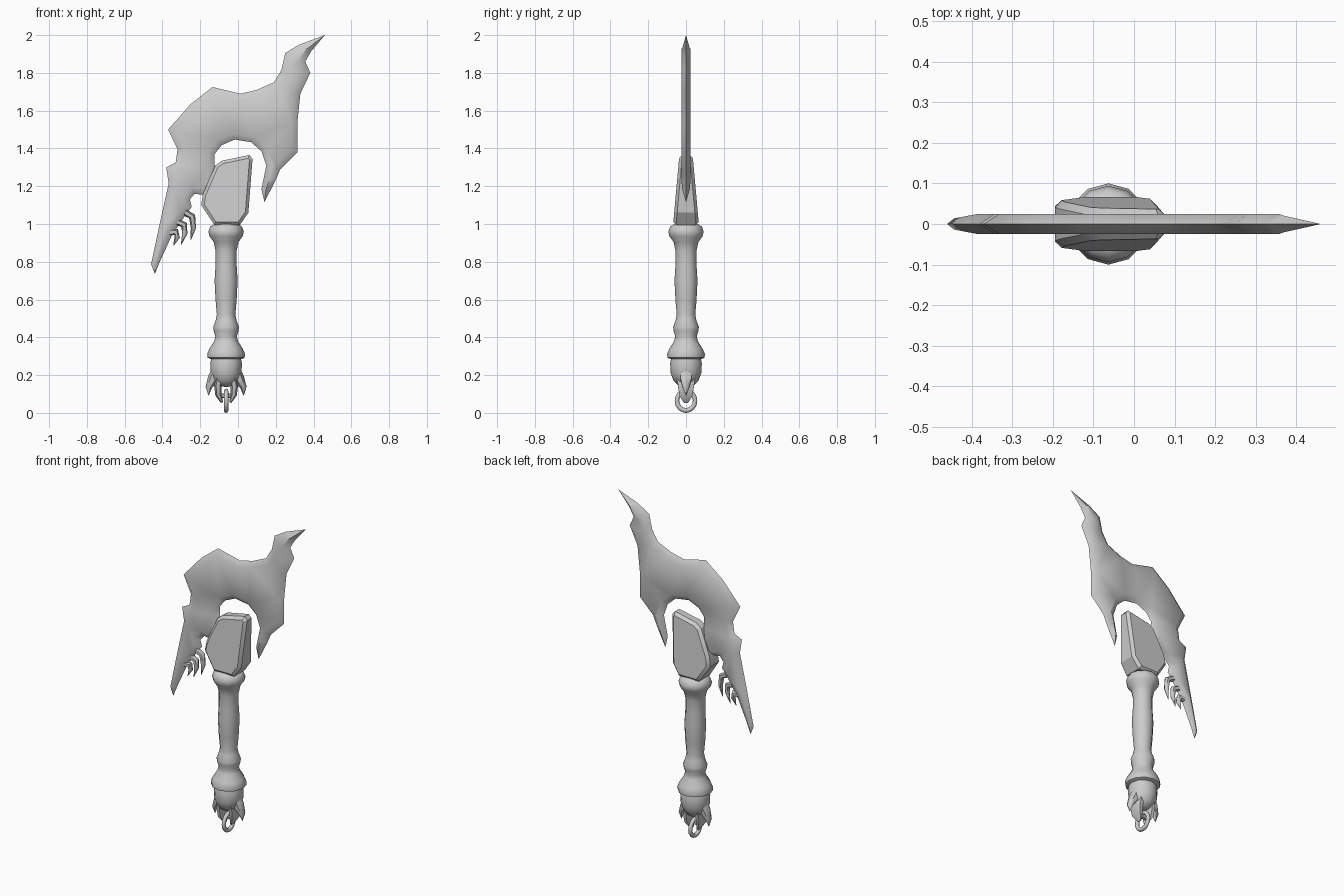
import bpy, bmesh, math
from mathutils import Vector, geometry

if "Cube" in bpy.data.objects:
    bpy.data.objects.remove(bpy.data.objects["Cube"])

CX = -0.063  # handle axis


def finish(name, bm, angle=40):
    bmesh.ops.recalc_face_normals(bm, faces=bm.faces)
    me = bpy.data.meshes.new(name)
    bm.to_mesh(me)
    bm.free()
    ob = bpy.data.objects.new(name, me)
    bpy.context.collection.objects.link(ob)
    bpy.ops.object.select_all(action='DESELECT')
    ob.select_set(True)
    bpy.context.view_layer.objects.active = ob
    bpy.ops.object.shade_smooth_by_angle(angle=math.radians(angle))
    return ob


def lathe(name, prof, n=12):
    bm = bmesh.new()
    rings = [[bm.verts.new((CX + r * math.cos(2 * math.pi * i / n), r * math.sin(2 * math.pi * i / n), z))
              for i in range(n)] for r, z in prof]
    for a, b in zip(rings, rings[1:]):
        for i in range(n):
            j = (i + 1) % n
            bm.faces.new((a[i], a[j], b[j], b[i]))
    bm.faces.new(rings[0])
    bm.faces.new(rings[-1])
    return finish(name, bm, 50)


def claw(name, pts, radii, flat=1.0, n=6):
    """Tapered tube along a path in the xz plane; flat widens it in y."""
    bm = bmesh.new()
    rings = []
    for k, (x, z) in enumerate(pts):
        a, b = Vector(pts[max(k - 1, 0)]), Vector(pts[min(k + 1, len(pts) - 1)])
        t = (b - a).normalized()
        r = radii[k]
        rings.append([bm.verts.new((x - t.y * r * math.cos(2 * math.pi * i / n),
                                    flat * r * math.sin(2 * math.pi * i / n),
                                    z + t.x * r * math.cos(2 * math.pi * i / n))) for i in range(n)])
    for a, b in zip(rings, rings[1:]):
        for i in range(n):
            j = (i + 1) % n
            bm.faces.new((a[i], a[j], b[j], b[i]))
    bm.faces.new(rings[0])
    bm.faces.new(rings[-1])
    return finish(name, bm, 60)


# Blade: outline with a bevelled edge tapering to a sharp rim
outline = [Vector(p) for p in [
    (.46, 2.0), (.325, 1.95), (.25, 1.905), (.23, 1.815), (.19, 1.75), (.10, 1.71), (.013, 1.69),
    (-.135, 1.725), (-.25, 1.635), (-.37, 1.50), (-.32, 1.395), (-.33, 1.325), (-.38, 1.30),
    (-.367, 1.215), (-.415, 1.0), (-.46, .787), (-.44, .735), (-.414, .80), (-.35, .94),
    (-.28, 1.045), (-.245, 1.09), (-.255, 1.13), (-.23, 1.16), (-.19, 1.155), (-.16, 1.12),
    (-.10, 1.20), (-.124, 1.317), (-.124, 1.37), (-.087, 1.417), (-.018, 1.447), (.07, 1.433),
    (.124, 1.385), (.15, 1.31), (.124, 1.185), (.14, 1.115), (.198, 1.23), (.224, 1.29),
    (.314, 1.38), (.314, 1.533), (.33, 1.69), (.383, 1.80), (.356, 1.86), (.388, 1.915)]]
N = len(outline)


def rim_dist(p):
    best = 9
    for i in range(N):
        a, b = outline[i - 1], outline[i]
        t = max(0, min(1, (p - a).dot(b - a) / (b - a).length_squared))
        best = min(best, (a + (b - a) * t - p).length)
    return best


def inside(p):
    hit = False
    for i in range(N):
        a, b = outline[i - 1], outline[i]
        if (a.y > p.y) != (b.y > p.y) and p.x < a.x + (b.x - a.x) * (p.y - a.y) / (b.y - a.y):
            hit = not hit
    return hit


inner = []
for i, v in enumerate(outline):
    e1 = (v - outline[i - 1]).normalized()
    e2 = (outline[(i + 1) % N] - v).normalized()
    n1, n2 = Vector((-e1.y, e1.x)), Vector((-e2.y, e2.x))
    m = (n1 + n2) / (1 + n1.dot(n2))
    for d in (.032, .024, .016, .01):
        p = v + m * d
        if inside(p) and rim_dist(p) > d * .9:
            inner.append((i, p))
            break
pts = outline + [p for _, p in inner]
edges = [(N + k, N + k + 1) for k in range(len(inner) - 1) if inner[k + 1][0] == inner[k][0] + 1]
vs, _, fs, *_ = geometry.delaunay_2d_cdt(pts, edges, [list(range(N))], 1, 1e-5)
bm = bmesh.new()
for s in (1, -1):
    bv = [bm.verts.new((p.x, s * min(.025, .85 * rim_dist(p)), p.y)) for p in vs]
    for f in fs:
        if inside(sum((vs[i] for i in f), Vector((0, 0))) / len(f)):
            bm.faces.new([bv[i] for i in f])
bmesh.ops.remove_doubles(bm, verts=bm.verts, dist=2e-4)
bmesh.ops.delete(bm, geom=[v for v in bm.verts if not v.link_faces], context='VERTS')
finish("blade", bm, 45)

# Small hooked claws under the long blade point
for k, path in enumerate([
        [(-.36, .955), (-.328, .958), (-.322, .93), (-.342, .885)],
        [(-.32, 1.01), (-.285, .995), (-.282, .95), (-.302, .888)],
        [(-.28, 1.06), (-.243, 1.04), (-.236, .98), (-.25, .915)]]):
    claw(f"blade_claw_{k + 1}", path, [.018, .018, .014, .001])

# Socket block between handle and blade, thinner towards the top
bm = bmesh.new()
block = [(-.085, 1.335), (.06, 1.365), (.077, 1.345), (.055, 1.06), (.01, .995),
         (-.125, .995), (-.195, 1.10), (-.187, 1.155), (-.12, 1.31)]
front, back = ([bm.verts.new((x, s * (.068 - .09 * (z - 1)), z)) for x, z in block] for s in (-1, 1))
rims = [bm.faces.new(front), bm.faces.new(back)]
for i in range(len(block)):
    bm.faces.new((front[i - 1], front[i], back[i], back[i - 1]))
bmesh.ops.bevel(bm, geom=list({e for f in rims for e in f.edges}), offset=.016, segments=1, affect='EDGES')
finish("socket_block", bm, 30)

# Turned handle
lathe("handle", [(.06, 1.0), (.083, .988), (.094, .96), (.088, .935), (.066, .905), (.056, .86),
                 (.056, .78), (.061, .70), (.056, .60), (.049, .52), (.055, .49), (.068, .455),
                 (.066, .435), (.057, .405), (.063, .38), (.088, .34), (.1, .312), (.098, .292), (.08, .284)])

# Pommel with side claws and ring prongs
lathe("pommel", [(.078, .29), (.084, .26), (.081, .21), (.066, .17), (.04, .145), (.01, .138)])
for s, side in ((-1, "left"), (1, "right")):
    claw(f"pommel_claw_{side}", [(CX + s * x, z) for x, z in [(.045, .23), (.07, .18), (.092, .135), (.093, .092)]],
         [.03, .028, .017, .001], 1.2)
    claw(f"ring_prong_{side}", [(CX + s * x, z) for x, z in [(.035, .2), (.043, .14), (.04, .095), (.022, .055)]],
         [.025, .02, .017, .006], 2.4)
claw("ring_bar", [(CX - .045, .09), (CX + .045, .09)], [.012, .012])

# Hanging ring
bpy.ops.mesh.primitive_torus_add(major_segments=16, minor_segments=8, major_radius=.048, minor_radius=.012,
                                 location=(CX, 0, .064), rotation=(0, math.pi / 2, 0))
ring = bpy.context.object
ring.name = "hanging_ring"
ring.scale = (1.07, 1, 1)
bpy.ops.object.shade_smooth()
